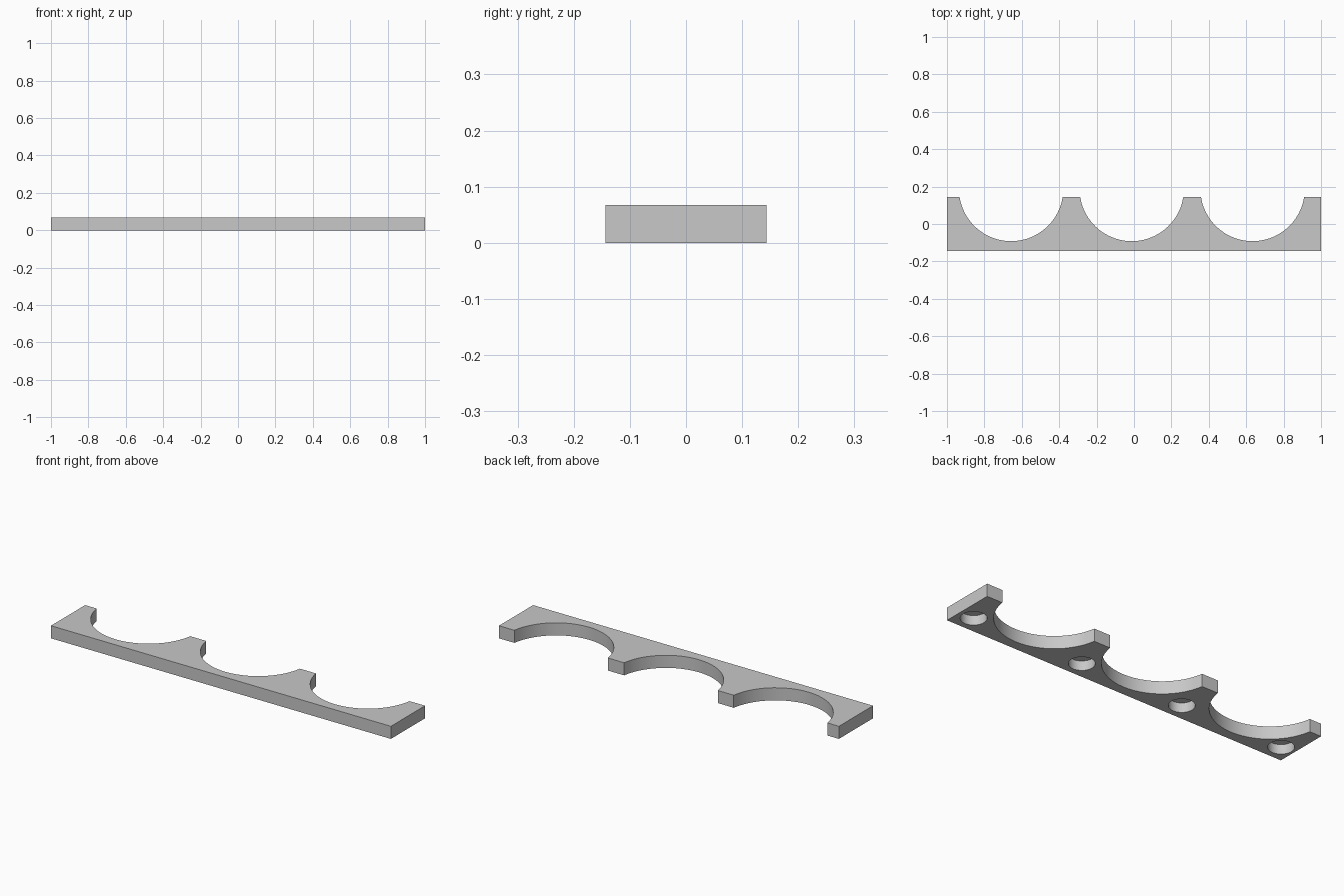
import bpy, bmesh
from math import asin, cos, sin, pi

cube = bpy.data.objects.get("Cube")
if cube:
    bpy.data.objects.remove(cube, do_unlink=True)

HALF_DEPTH, HEIGHT = 0.1435, 0.067
SCOOP_RADIUS, SCOOP_Y = 0.279, 0.187
SCOOP_XS = (0.634, -0.012, -0.657)
HOLE_XS = (0.918, 0.27, -0.329, -0.924)
HOLE_RADIUS, HOLE_Y, HOLE_DEPTH = 0.062, -0.051, 0.05

grey = bpy.data.materials.new("plain grey")
grey.use_nodes = True
colour = (0.58, 0.58, 0.58, 1)
grey.diffuse_color = colour
grey.node_tree.nodes["Principled BSDF"].inputs["Base Color"].default_value = colour


def scoop(cx, steps=26):
    """Arc from the right lip to the left lip of one round notch."""
    start = asin((HALF_DEPTH - SCOOP_Y) / SCOOP_RADIUS)
    sweep = pi + 2 * start
    angles = [start - sweep * i / steps for i in range(steps + 1)]
    return [(cx + SCOOP_RADIUS * cos(a), SCOOP_Y + SCOOP_RADIUS * sin(a)) for a in angles]


# Rack bar: scalloped outline raised to full height
outline = [(-1, -HALF_DEPTH), (1, -HALF_DEPTH), (1, HALF_DEPTH)]
for x in SCOOP_XS:
    outline += scoop(x)
outline.append((-1, HALF_DEPTH))

bm = bmesh.new()
base = bm.faces.new([bm.verts.new((x, y, 0)) for x, y in outline])
raised = bmesh.ops.extrude_face_region(bm, geom=[base])
top = [v for v in raised["geom"] if isinstance(v, bmesh.types.BMVert)]
bmesh.ops.translate(bm, verts=top, vec=(0, 0, HEIGHT))
bmesh.ops.recalc_face_normals(bm, faces=bm.faces)
mesh = bpy.data.meshes.new("scalloped_bar")
bm.to_mesh(mesh)
bm.free()
mesh.materials.append(grey)
bar = bpy.data.objects.new("scalloped_bar", mesh)
bpy.context.collection.objects.link(bar)

# Blind round sockets in the underside
for x in HOLE_XS:
    bpy.ops.mesh.primitive_cylinder_add(
        vertices=48, radius=HOLE_RADIUS, depth=2 * HOLE_DEPTH, location=(x, HOLE_Y, 0))
    cutter = bpy.context.object
    cutter.name = "socket_cutter"
    cutter.data.materials.append(grey)
    cutter.hide_render = True
    bpy.context.view_layer.objects.active = bar
    cut = bar.modifiers.new("socket", "BOOLEAN")
    cut.operation = "DIFFERENCE"
    cut.solver = "EXACT"
    cut.object = cutter
    bpy.ops.object.modifier_apply(modifier=cut.name)
    bpy.data.objects.remove(cutter, do_unlink=True)

# Smooth the curved walls, keep the rims crisp
bpy.ops.object.select_all(action="DESELECT")
bar.select_set(True)
bpy.context.view_layer.objects.active = bar
bpy.ops.object.shade_smooth_by_angle(angle=pi / 6)
